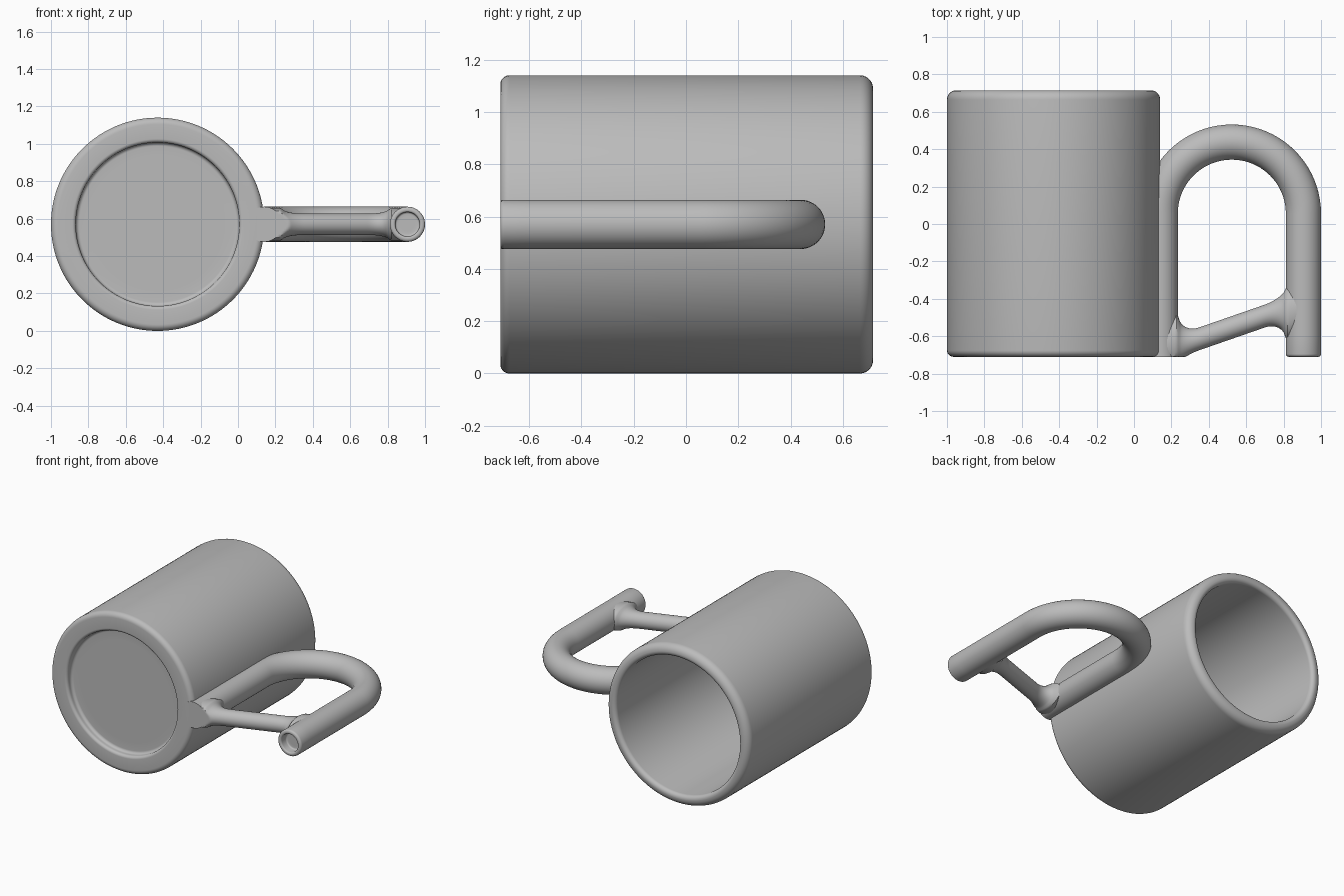
import bpy
import bmesh
import math
from mathutils import Vector

if "Cube" in bpy.data.objects:
    bpy.data.objects.remove(bpy.data.objects["Cube"], do_unlink=True)

# One plain grey for the whole mug
grey = bpy.data.materials.new("plain_grey")
grey.use_nodes = True
colour = (0.5, 0.5, 0.5, 1)
grey.diffuse_color = colour
grey.node_tree.nodes["Principled BSDF"].inputs["Base Color"].default_value = colour

UP = Vector((0, 0, 1))
AXIS_Z = 0.57
MUG_X = -0.43
BASE_Y, RIM_Y = -0.71, 0.715
TUBE = 0.094


def sweep(name, rings, sides, limit=None):
    """Skin rings of (x, y, direction, half width, half height) and cap both ends."""
    bm = bmesh.new()
    loops = []
    for x, y, direction, wide, high in rings:
        side = Vector((-direction[1], direction[0], 0))
        loop = []
        for i in range(sides):
            a = math.tau * i / sides
            co = Vector((x, y, AXIS_Z)) + side * math.cos(a) * wide + UP * math.sin(a) * high
            if limit:
                co.x, co.y = max(co.x, limit[0]), max(co.y, limit[1])
            loop.append(bm.verts.new(co))
        loops.append(loop)
    for a, b in zip(loops, loops[1:]):
        for i in range(sides):
            j = (i + 1) % sides
            bm.faces.new((a[i], a[j], b[j], b[i]))
    bm.faces.new(loops[0])
    bm.faces.new(loops[-1])
    bmesh.ops.recalc_face_normals(bm, faces=bm.faces)
    mesh = bpy.data.meshes.new(name)
    bm.to_mesh(mesh)
    bm.free()
    mesh.materials.append(grey)
    mesh.shade_smooth()
    mesh.set_sharp_from_angle(angle=math.radians(35))
    obj = bpy.data.objects.new(name, mesh)
    bpy.context.collection.objects.link(obj)
    return obj


def rounded(corners, steps=7):
    """Round right-angled profile corners given as (radius, position, fillet)."""
    pts = [Vector(c[:2]) for c in corners]
    out = [pts[0]]
    for i in range(1, len(pts) - 1):
        p, f = pts[i], corners[i][2]
        back = (pts[i - 1] - p).normalized() * f
        ahead = (pts[i + 1] - p).normalized() * f
        for k in range(steps + 1):
            a = math.pi / 2 * k / steps
            out.append(p + back * (1 - math.sin(a)) + ahead * (1 - math.cos(a)))
    return out + [pts[-1]]


# Mug body: recessed foot, outer wall, rounded rim, hollow inside
profile = rounded([
    (0.36, -0.66, 0), (0.437, -0.66, 0.02), (0.437, BASE_Y, 0.02),
    (0.57, BASE_Y, 0.035), (0.57, RIM_Y, 0.05), (0.49, RIM_Y, 0.028),
    (0.49, -0.6, 0.06), (0.36, -0.6, 0)])
sweep("mug_body", [(MUG_X, p.y, (0, 1), p.x, p.x) for p in profile], 128)

# Handle: leg on the wall, half-circle bow, free leg with a hollow tip
LEFT_X, RIGHT_X, BOW_Y = 0.14, 0.906, 0.055
bow_x, bow_r = (LEFT_X + RIGHT_X) / 2, (RIGHT_X - LEFT_X) / 2
path = [(LEFT_X, BASE_Y, (0, 1), TUBE, TUBE)]
for k in range(41):
    a = math.pi * (1 - k / 40)
    path.append((bow_x + bow_r * math.cos(a), BOW_Y + bow_r * math.sin(a),
                 (math.sin(a), -math.cos(a)), TUBE, TUBE))
tip = rounded([(TUBE, -0.6, 0), (TUBE, BASE_Y, 0.015),
               (0.065, BASE_Y, 0.01), (0.065, -0.65, 0.01), (0.04, -0.65, 0)], 4)
path += [(RIGHT_X, p.y, (0, -1), p.x, p.x) for p in tip]
sweep("handle", path, 48, limit=(0.09, BASE_Y))

# Brace between the legs, flaring into each one
FLARE = 0.115
left_face, right_face = LEFT_X + TUBE, RIGHT_X - TUBE
brace = []
for k in range(81):
    x = LEFT_X + (RIGHT_X - LEFT_X) * k / 80
    y = -0.61 + 0.347 * (x - 0.36)
    near_left = x < bow_x
    gap = x - left_face if near_left else right_face - x
    u = min(max(1 - gap / FLARE, 0), 1)
    f = 1 - math.sqrt(1 - u * u)
    shift = 0.037 if near_left else -0.028
    brace.append((x, y + shift * f, (1, 0), 0.061 + 0.083 * f, 0.057 + 0.03 * f))
sweep("handle_brace", brace, 40, limit=(0.09, BASE_Y))
